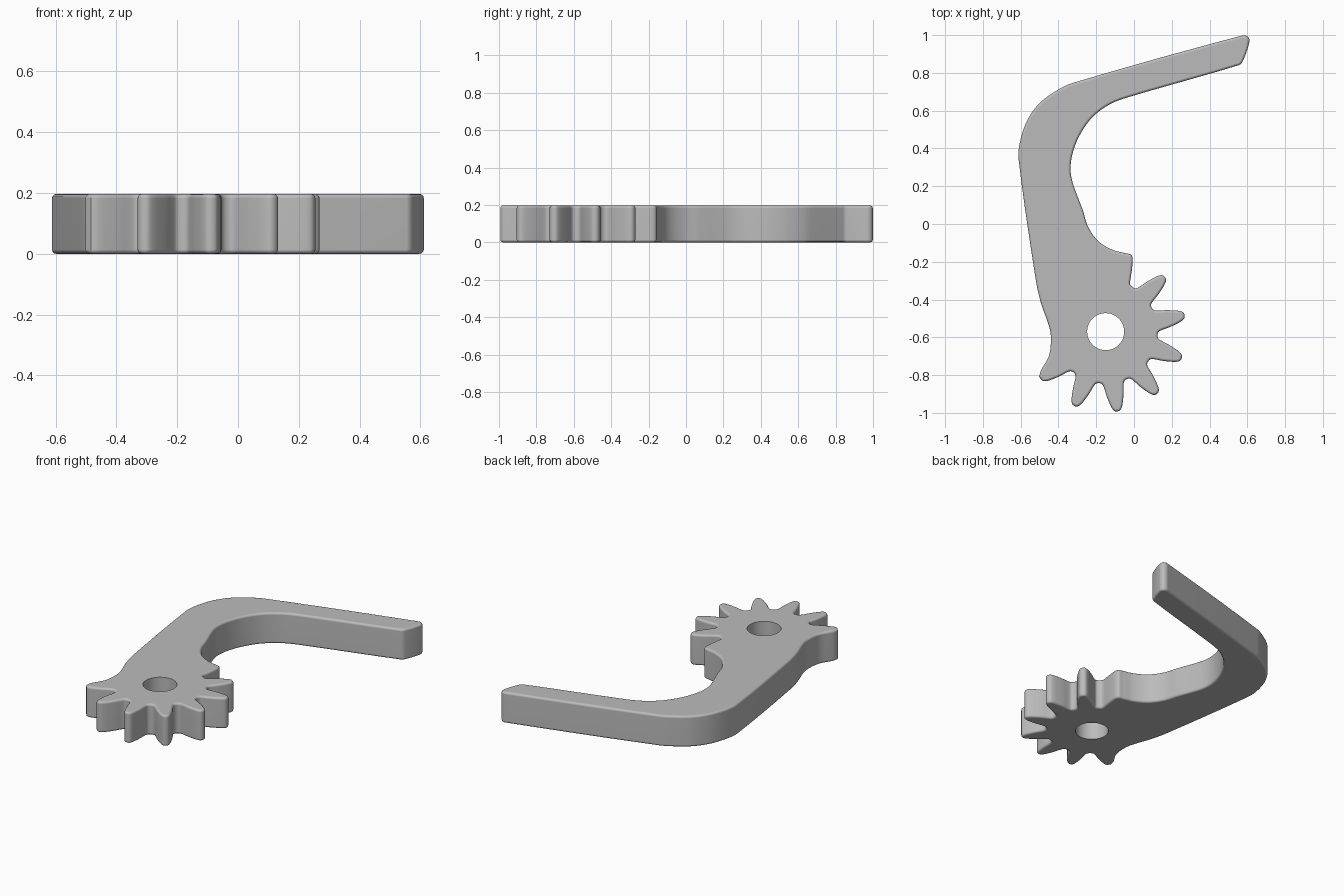
import bpy
import bmesh
from math import radians, cos, sin
from mathutils import Vector

cube = bpy.data.objects.get("Cube")
if cube:
    bpy.data.objects.remove(cube, do_unlink=True)

HEIGHT = 0.197
HUB = Vector((-0.15, -0.57))
PITCH = 31.1          # degrees between teeth
FIRST = -143.7        # direction of the tooth next to the lever's back
ROOT = 0.275


def polar(radius, degrees, side=0.0):
    """Point at a radius along a direction, shifted sideways from it."""
    a = radians(degrees)
    return HUB + Vector((radius * cos(a) - side * sin(a),
                         radius * sin(a) + side * cos(a)))


def smooth_path(pts, steps=5):
    """Smooth open path through the points; long spans stay straight."""
    n = len(pts)
    tan = [(pts[min(i + 1, n - 1)] - pts[max(i - 1, 0)]).normalized() for i in range(n)]
    out = []
    for i in range(n - 1):
        p, q = pts[i], pts[i + 1]
        length = (q - p).length
        for k in range(steps):
            t = k / steps
            out.append(p * (2*t**3 - 3*t**2 + 1) + q * (3*t**2 - 2*t**3)
                       + tan[i] * length * (t**3 - 2*t**2 + t)
                       + tan[i + 1] * length * (t**3 - t**2))
    return out + [pts[-1]]


# Lever edge: from the stub tooth, round the arm, to the tip of the last tooth
lever = [Vector(p) for p in (
    (-0.022, -0.315), (-0.008, -0.21), (-0.013, -0.165), (-0.045, -0.155),
    (-0.113, -0.137), (-0.19, -0.09), (-0.245, -0.01), (-0.27, 0.07),
    (-0.325, 0.22), (-0.336, 0.29), (-0.326, 0.37), (-0.29, 0.465),
    (-0.225, 0.56), (-0.135, 0.63), (-0.035, 0.67), (0.555, 0.841),
    (0.575, 0.86), (0.611, 0.965), (0.602, 0.992), (0.573, 0.998),
    (-0.33, 0.745), (-0.42, 0.70), (-0.505, 0.635), (-0.567, 0.545),
    (-0.604, 0.433), (-0.611, 0.343), (-0.52, -0.296), (-0.493, -0.417),
    (-0.446, -0.555), (-0.44, -0.62), (-0.451, -0.70), (-0.493, -0.776),
    (-0.502, -0.81))]

# Gear edge: one flank profile (radius, half width) mirrored for each tooth
flank = [(0.295, 0.052), (0.33, 0.047), (0.37, 0.038), (0.405, 0.027), (0.424, 0.013)]
gear = []
for i in range(7):
    angle = FIRST + i * PITCH
    if i:
        gear += [polar(r, angle, -w) for r, w in flank]
    gear += [polar(r, angle, w) for r, w in reversed(flank)]
    gear += [polar(ROOT + 0.003, angle + PITCH / 2 - 3),
             polar(ROOT + 0.003, angle + PITCH / 2 + 3)]

outline = smooth_path(lever) + smooth_path(gear, 3)

# Extrude the outline into a plate
bm = bmesh.new()
base = bm.faces.new([bm.verts.new((p.x, p.y, 0)) for p in outline])
top = bmesh.ops.extrude_face_region(bm, geom=[base], use_keep_orig=True)["geom"]
bmesh.ops.translate(bm, vec=(0, 0, HEIGHT),
                    verts=[v for v in top if isinstance(v, bmesh.types.BMVert)])
bmesh.ops.recalc_face_normals(bm, faces=bm.faces)
mesh = bpy.data.meshes.new("gear_lever")
bm.to_mesh(mesh)
bm.free()
body = bpy.data.objects.new("gear_lever", mesh)
bpy.context.collection.objects.link(body)

# Single grey material
grey = bpy.data.materials.new("plain grey")
grey.use_nodes = True
colour = (0.5, 0.5, 0.5, 1)
grey.diffuse_color = colour
grey.node_tree.nodes["Principled BSDF"].inputs["Base Color"].default_value = colour
mesh.materials.append(grey)

# Pivot hole cutter
bpy.ops.mesh.primitive_cylinder_add(vertices=48, radius=0.098, depth=1,
                                    location=(HUB.x, HUB.y, 0))
cutter = bpy.context.object
cutter.name = "pivot_hole_cutter"
cutter.hide_render = True
cutter.data.materials.append(grey)

# Rounded rims, then the hole
bevel = body.modifiers.new("rounded_rim", "BEVEL")
bevel.width = 0.014
bevel.segments = 3
bevel.limit_method = "ANGLE"
bevel.angle_limit = radians(70)
bevel.use_clamp_overlap = False
hole = body.modifiers.new("pivot_hole", "BOOLEAN")
hole.operation = "DIFFERENCE"
hole.solver = "EXACT"
hole.object = cutter

bpy.ops.object.select_all(action="DESELECT")
body.select_set(True)
bpy.context.view_layer.objects.active = body
for name in ("rounded_rim", "pivot_hole"):
    bpy.ops.object.modifier_apply(modifier=name)
bpy.data.objects.remove(cutter, do_unlink=True)

# Smooth sides with flat top and bottom
bpy.ops.object.shade_smooth_by_angle(angle=radians(40))
normals = body.modifiers.new("flat_caps", "WEIGHTED_NORMAL")
normals.keep_sharp = True
